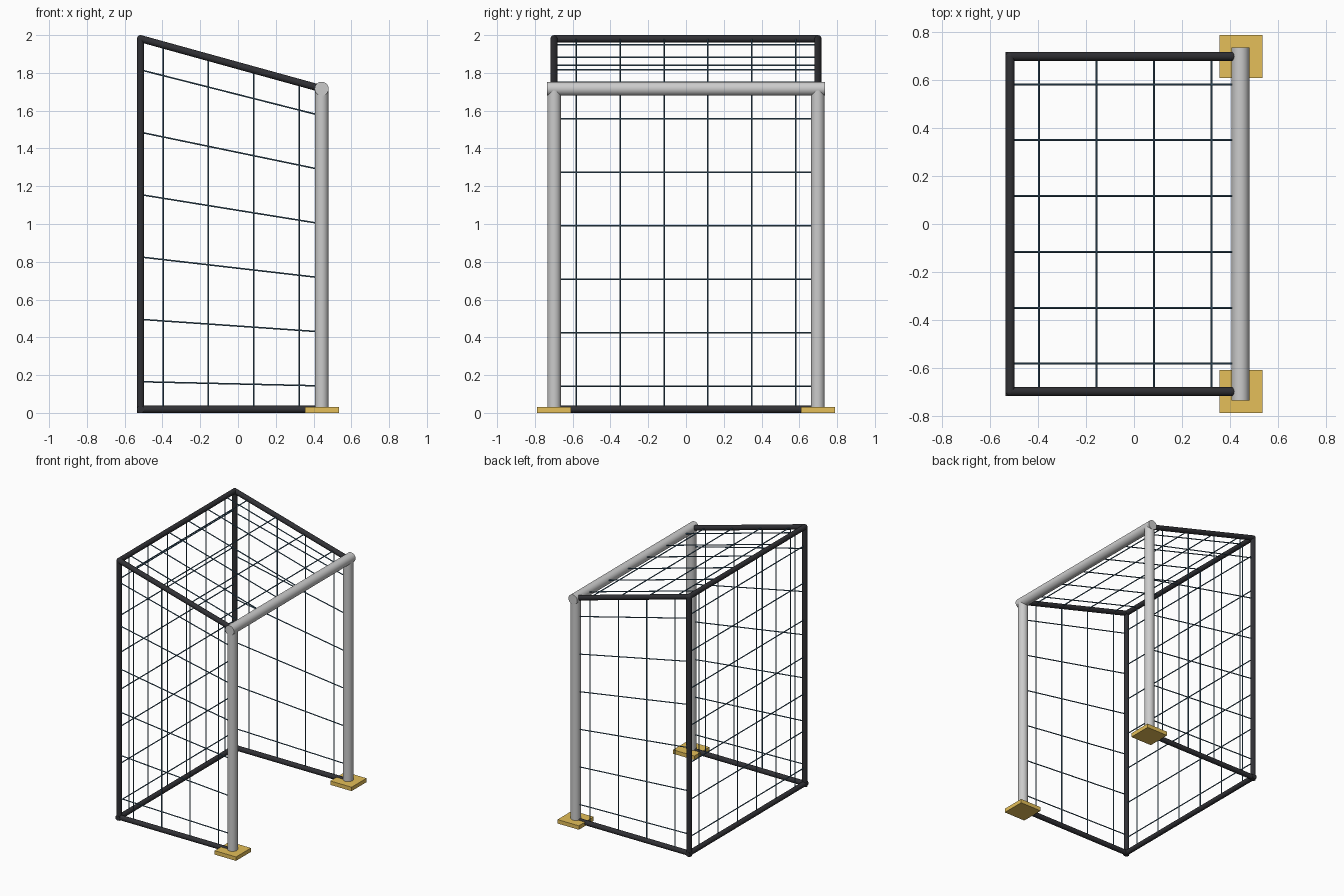
import bpy
import bmesh
from mathutils import Vector, Matrix

if "Cube" in bpy.data.objects:
    bpy.data.objects.remove(bpy.data.objects["Cube"])

XB, XF, Y = -0.516, 0.443, 0.698     # rear frame, front posts, half width
ZB, ZF, R = 1.981, 1.716, 0.019      # rear height, front height, bar radius


def material(name, rgb):
    m = bpy.data.materials.new(name)
    m.diffuse_color = (*rgb, 1)
    m.use_nodes = True
    m.node_tree.nodes["Principled BSDF"].inputs["Base Color"].default_value = m.diffuse_color
    return m


BLACK = material("black_steel", (0.03, 0.03, 0.035))
BLUE = material("blue_wire", (0.06, 0.14, 0.22))
GOLD = material("gold_plate", (0.78, 0.52, 0.10))


def finish(name, bm, mat=None, smooth=True):
    me = bpy.data.meshes.new(name)
    bm.to_mesh(me)
    bm.free()
    ob = bpy.data.objects.new(name, me)
    bpy.context.collection.objects.link(ob)
    if mat:
        me.materials.append(mat)
    if smooth:
        bpy.ops.object.select_all(action='DESELECT')
        ob.select_set(True)
        bpy.context.view_layer.objects.active = ob
        bpy.ops.object.shade_smooth_by_angle()
    return ob


def rod(bm, a, b, r, n):
    a, b = Vector(a), Vector(b)
    d = b - a
    mat = Matrix.Translation((a + b) / 2) @ d.to_track_quat('Z', 'Y').to_matrix().to_4x4()
    bmesh.ops.create_cone(bm, cap_ends=True, segments=n, radius1=r, radius2=r,
                          depth=d.length, matrix=mat)


def bar(name, a, b, r=R, mat=BLACK, n=20):
    bm = bmesh.new()
    rod(bm, a, b, r, n)
    finish(name, bm, mat)


def mesh_panel(name, a, b, c, d, nu, nv, r=0.004):
    """Wire grid on the quad a-b-c-d: nu wires across a-b, nv wires up a-d."""
    a, b, c, d = map(Vector, (a, b, c, d))
    bm = bmesh.new()
    for i in range(nu):
        t = (i + 0.5) / nu
        rod(bm, a.lerp(b, t), d.lerp(c, t), r, 8)
    for i in range(nv):
        t = (i + 0.5) / nv
        rod(bm, a.lerp(d, t), b.lerp(c, t), r, 8)
    finish(name, bm, BLUE)


for s, side in ((-1, "near"), (1, "far")):
    y = s * Y
    # front post and base plate
    bar(f"front_post_{side}", (XF, y, 0.004), (XF, y, ZF), 0.036, None, 32)
    bm = bmesh.new()
    bmesh.ops.create_cube(bm, size=1, matrix=Matrix.Translation((0.445, y, 0.015))
                          @ Matrix.Diagonal((0.18, 0.18, 0.03, 1)))
    finish(f"base_plate_{side}", bm, GOLD, False)
    # black frame bars of this side
    bar(f"rear_post_{side}", (XB, y, 0), (XB, y, ZB))
    bar(f"bottom_rail_{side}", (XB, y, R), (XF, y, R))
    bar(f"roof_rail_{side}", (XB, y, ZB), (XF, y, ZF))
    # rounded corner joint
    bm = bmesh.new()
    bmesh.ops.create_uvsphere(bm, u_segments=20, v_segments=10, radius=R,
                              matrix=Matrix.Translation((XB, y, ZB)))
    finish(f"corner_joint_{side}", bm, BLACK)
    # side wire panel
    mesh_panel(f"side_mesh_{side}", (XB, y, 0), (XF, y, 0), (XF, y, ZF), (XB, y, ZB), 4, 6)

# cross members
bar("crossbar", (XF, -0.735, ZF), (XF, 0.735, ZF), 0.037, None, 32)
bar("rear_top_rail", (XB, -Y, ZB), (XB, Y, ZB))
bar("rear_bottom_rail", (XB, -Y - R, R), (XB, Y + R, R))

# rear and roof wire panels
mesh_panel("rear_mesh", (XB, -Y, 0), (XB, Y, 0), (XB, Y, ZB), (XB, -Y, ZB), 6, 7)
mesh_panel("roof_mesh", (XB, -Y, ZB), (XF, -Y, ZF), (XF, Y, ZF), (XB, Y, ZB), 4, 6)
